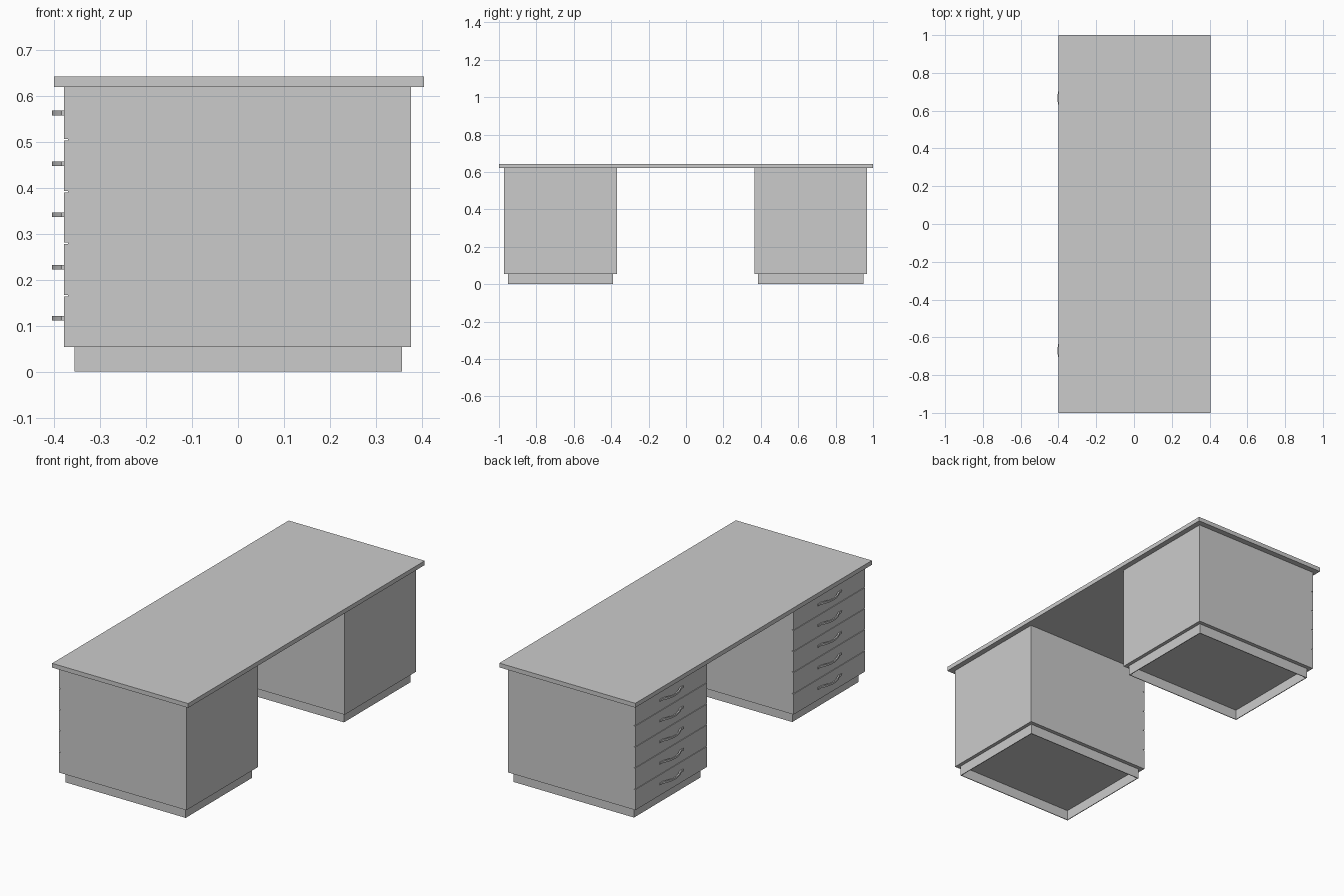
import bpy, bmesh

if "Cube" in bpy.data.objects:
    bpy.data.objects.remove(bpy.data.objects["Cube"])

FRONT_X, BACK_X = -0.379, 0.376      # drawer side and back of the cabinets
BASE_Z, CAB_Z, TOP_Z = 0.054, 0.62, 0.643


def finish(name, bm, smooth=False):
    bmesh.ops.recalc_face_normals(bm, faces=bm.faces)
    me = bpy.data.meshes.new(name)
    bm.to_mesh(me)
    bm.free()
    ob = bpy.data.objects.new(name, me)
    bpy.context.collection.objects.link(ob)
    if smooth:
        bpy.ops.object.select_all(action='DESELECT')
        ob.select_set(True)
        bpy.context.view_layer.objects.active = ob
        bpy.ops.object.shade_smooth_by_angle()
    return ob


def prism(name, profile, direction, smooth=False):
    """Extrude a closed 3D outline along a direction vector."""
    bm = bmesh.new()
    face = bm.faces.new([bm.verts.new(p) for p in profile])
    res = bmesh.ops.extrude_face_region(bm, geom=[face], use_keep_orig=True)
    verts = [g for g in res['geom'] if isinstance(g, bmesh.types.BMVert)]
    bmesh.ops.translate(bm, vec=direction, verts=verts)
    return finish(name, bm, smooth)


def box(name, x0, x1, y0, y1, z0, z1):
    return prism(name, [(x0, y0, z0), (x1, y0, z0), (x1, y1, z0), (x0, y1, z0)],
                 (0, 0, z1 - z0))


def cabinet(name, yc):
    # side outline with a groove between each pair of drawers
    gap, depth = 0.0015, 0.009
    pts = [(BACK_X, BASE_Z), (BACK_X, CAB_Z), (FRONT_X, CAB_Z)]
    for z in (0.505, 0.392, 0.28, 0.165):
        pts += [(FRONT_X, z + gap), (FRONT_X + depth, z + gap),
                (FRONT_X + depth, z - gap), (FRONT_X, z - gap)]
    pts.append((FRONT_X, BASE_Z))
    prism(name, [(x, yc - 0.302, z) for x, z in pts], (0, 0.604, 0))


def plinth(name, yc):
    # hollow frame, open below
    t, x0, x1, y0, y1 = 0.004, -0.356, 0.357, yc - 0.281, yc + 0.281
    bm = bmesh.new()
    rings = []
    for z, o in ((BASE_Z, 0), (0, 0), (0, t), (BASE_Z, t)):
        rings.append([bm.verts.new(p) for p in (
            (x0 + o, y0 + o, z), (x1 - o, y0 + o, z),
            (x1 - o, y1 - o, z), (x0 + o, y1 - o, z))])
    for k in range(4):
        a, b = rings[k], rings[(k + 1) % 4]
        for i in range(4):
            j = (i + 1) % 4
            bm.faces.new((a[i], a[j], b[j], b[i]))
    finish(name, bm)


def handle(name, yc, zc):
    # bow with short flat feet
    n, foot, thick = 16, 0.005, 0.007
    arc = [-0.08 + 0.16 * i / n for i in range(n + 1)]
    bow = [foot + 0.021 * (1 - (y / 0.08) ** 2) for y in arc]
    outer = [(-0.1, 0), (-0.1, foot)] + list(zip(arc, bow)) + [(0.1, foot), (0.1, 0)]
    inner = [(y * 0.93, d - thick) for y, d in zip(arc, bow) if d > thick]
    outline = outer + [(0.074, 0)] + inner[::-1] + [(-0.074, 0)]
    prism(name, [(FRONT_X - d, yc + y, zc - 0.005) for y, d in outline],
          (0, 0, 0.01), smooth=True)


# desktop
box("desktop", -0.40, 0.405, -1, 1, CAB_Z, TOP_Z)

# two drawer cabinets with plinths and handles
for side, yc in (("left", -0.671), ("right", 0.667)):
    cabinet(f"{side}_drawer_cabinet", yc)
    plinth(f"{side}_plinth", yc)
    for i, z in enumerate((0.563, 0.453, 0.342, 0.227, 0.116)):
        handle(f"{side}_drawer_handle_{i + 1}", yc, z)
